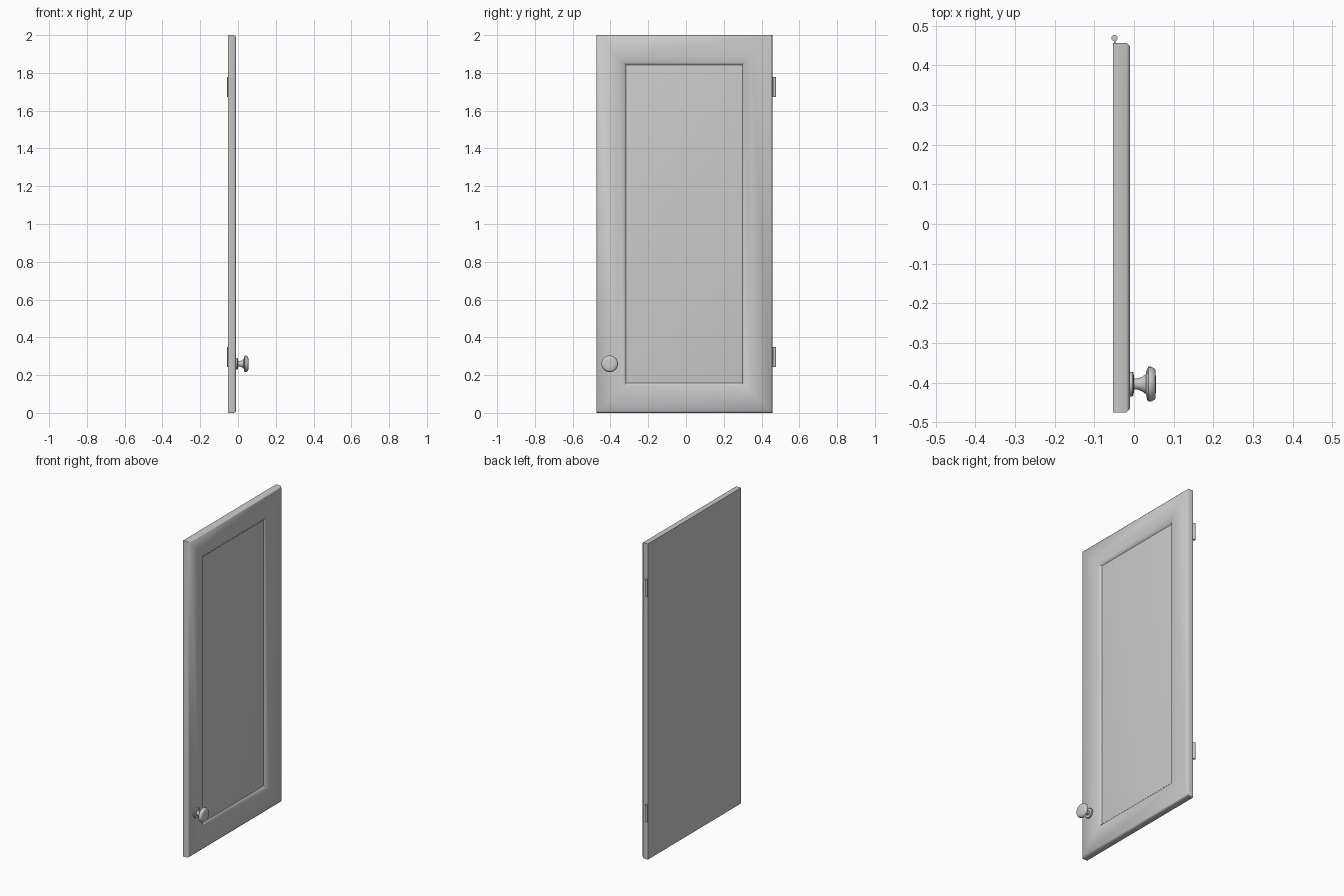
import bpy, bmesh, math

if "Cube" in bpy.data.objects:
    bpy.data.objects.remove(bpy.data.objects["Cube"])

Y0, Y1, Z0, Z1 = -0.475, 0.457, 0.0, 2.0


def finish(name, bm, angle):
    bmesh.ops.recalc_face_normals(bm, faces=bm.faces)
    mesh = bpy.data.meshes.new(name)
    bm.to_mesh(mesh)
    bm.free()
    obj = bpy.data.objects.new(name, mesh)
    bpy.context.collection.objects.link(obj)
    bpy.ops.object.select_all(action='DESELECT')
    obj.select_set(True)
    bpy.context.view_layer.objects.active = obj
    bpy.ops.object.shade_smooth_by_angle(angle=math.radians(angle))
    return obj


def skin(bm, rings):
    """Bridge successive vertex rings and cap both ends."""
    for a, b in zip(rings, rings[1:]):
        for i in range(len(a)):
            j = (i + 1) % len(a)
            bm.faces.new((a[i], a[j], b[j], b[i]))
    bm.faces.new(rings[0])
    bm.faces.new(rings[-1])


# Door panel: nested rectangles of (inset, x) from the back to the recessed field
bm = bmesh.new()
profile = [(0, -0.053), (0, -0.019), (0.009, -0.010), (0.11, -0.010),
           (0.143, -0.014), (0.158, -0.029), (0.175, -0.026)]
skin(bm, [[bm.verts.new((x, y, z)) for y, z in
           ((Y0 + d, Z0 + d), (Y1 - d, Z0 + d), (Y1 - d, Z1 - d), (Y0 + d, Z1 - d))]
          for d, x in profile])
finish("door_panel", bm, 50)

# Knob: profile of (x, radius) turned about the x axis
bm = bmesh.new()
profile = [(-0.012, 0.031), (-0.004, 0.031), (-0.001, 0.028), (0.0, 0.014),
           (0.010, 0.014), (0.020, 0.018), (0.030, 0.025), (0.033, 0.039),
           (0.037, 0.044), (0.043, 0.044), (0.051, 0.040), (0.054, 0.036),
           (0.055, 0.020)]
N = 32
skin(bm, [[bm.verts.new((x, -0.404 + r * math.cos(2 * math.pi * i / N),
                         0.26 + r * math.sin(2 * math.pi * i / N))) for i in range(N)]
          for x, r in profile])
finish("knob", bm, 40)

# Hinges: round knuckle with a thin leaf running into the door edge
for label, zc in (("lower", 0.297), ("upper", 1.725)):
    bm = bmesh.new()
    skin(bm, [[bm.verts.new((-0.049 + 0.008 * math.cos(2 * math.pi * i / 16),
                             0.469 + 0.008 * math.sin(2 * math.pi * i / 16), z))
               for i in range(16)] for z in (zc - 0.053, zc + 0.053)])
    finish("hinge_knuckle_" + label, bm, 40)
    bm = bmesh.new()
    skin(bm, [[bm.verts.new((x, y, z)) for x, y in
               ((-0.051, 0.450), (-0.047, 0.450), (-0.047, 0.467), (-0.051, 0.467))]
              for z in (zc - 0.053, zc + 0.053)])
    finish("hinge_leaf_" + label, bm, 30)
